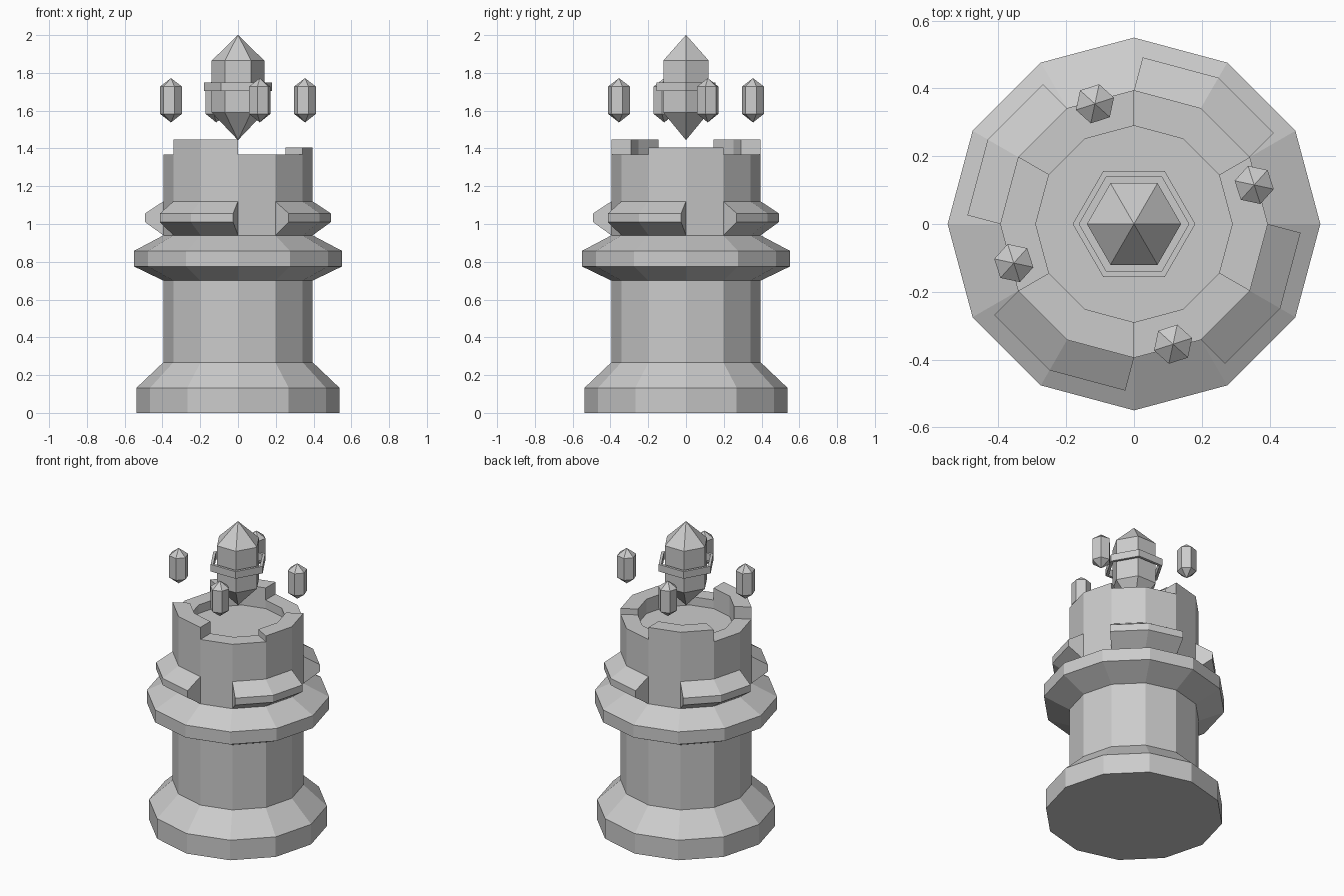
import bpy
from math import cos, sin, radians
from mathutils import Vector

cube = bpy.data.objects.get("Cube")
if cube:
    bpy.data.objects.remove(cube)

stone = bpy.data.materials.new("grey stone")
stone.use_nodes = True
grey = (0.6, 0.6, 0.6, 1)
stone.diffuse_color = grey
stone.node_tree.nodes["Principled BSDF"].inputs["Base Color"].default_value = grey


def polar(r, deg, z=0):
    return Vector((r * cos(radians(deg)), r * sin(radians(deg)), z))


def loft(name, loops, ends=True, closed_loop=True, wrap=False):
    """Bridge equal point loops into a solid, capping or wrapping the ends."""
    n, m = len(loops[0]), len(loops)
    faces = []
    for j in range(m if wrap else m - 1):
        k = (j + 1) % m
        for i in range(n):
            i2 = (i + 1) % n
            faces.append((j * n + i, j * n + i2, k * n + i2, k * n + i))
    if ends and not wrap:
        faces += [tuple(reversed(range(n))), tuple(range((m - 1) * n, m * n))]
    mesh = bpy.data.meshes.new(name)
    mesh.from_pydata([p for loop in loops for p in loop], [], faces)
    mesh.materials.append(stone)
    obj = bpy.data.objects.new(name, mesh)
    bpy.context.collection.objects.link(obj)
    return obj


def turned(name, profile, sides, turn=0, centre=Vector(), wrap=False):
    """Turn a (radius, height) profile into a flat-sided solid."""
    step = 360 / sides
    return loft(name, [[centre + polar(r, turn + i * step, z) for i in range(sides)]
                       for r, z in profile], wrap=wrap)


R, INNER = 0.395, 0.29
WALL, FLOOR = 1.367, 1.31

# Tower with foot, collar and sunken roof
turned("tower", [(0.537, 0), (0.537, 0.133), (R, 0.268), (R, 0.7),
                 (0.55, 0.775), (0.55, 0.858), (R, 0.94), (R, WALL),
                 (INNER, WALL), (INNER, FLOOR)], 12)

# Merlons on the wall, each two facets wide
for label, start, top in (("left", 330, 1.406), ("back", 90, 1.447), ("front", 210, 1.447)):
    box = ((R, WALL), (R, top), (INNER, top), (INNER, WALL))
    loft(label + "_merlon", [[polar(r, start + a, z) for r, z in box] for a in (0, 30, 60)])

# Projecting ledges: two facets pushed out along their normals
ledge_profile = ((-0.02, 0.94), (0, 0.94), (0.1, 1.01), (0.1, 1.056), (0, 1.12), (-0.02, 1.12))
for start in range(30, 390, 90):
    sections = []
    for a, normal, stretch in ((0, 15, 1), (30, 30, 1 / cos(radians(15))), (60, 45, 1)):
        base = polar(R, start + a)
        sections.append([base + polar(d * stretch, start + normal, z) for d, z in ledge_profile])
    loft("ledge", sections)

# Floating central crystal and its loose band
turned("large_crystal", [(0.001, 1.445), (0.139, 1.59), (0.139, 1.865), (0.001, 2)], 6)
turned("crystal_band", [(0.181, 1.703), (0.181, 1.75), (0.162, 1.75), (0.162, 1.703)],
       6, wrap=True)

# Four small crystals circling it
for angle in range(18, 378, 90):
    turned("small_crystal", [(0.0005, 1.538), (0.059, 1.583), (0.059, 1.728), (0.0005, 1.772)],
           6, turn=angle + 30, centre=polar(0.373, angle))
